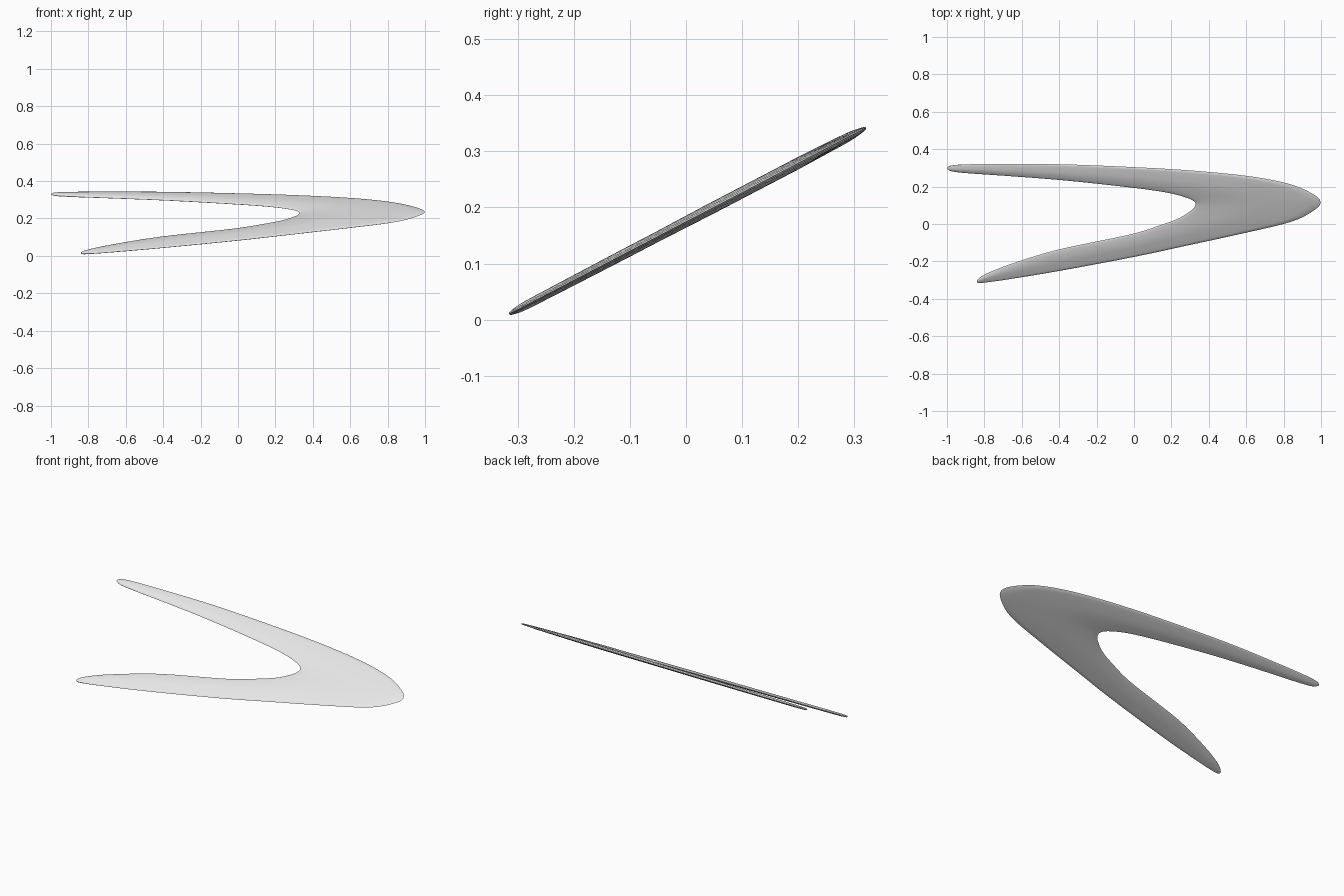
import bpy
import bmesh
from mathutils import Vector

SLOPE, BASE = 0.522, 0.1745          # the blade lies in one tilted plane
NORMAL = Vector((0, -SLOPE, 1)).normalized()

# Stations along the blade: outer x, y, inner x, y, half thickness
STATIONS = [
    (-0.998, 0.303, -0.998, 0.293, 0.0045),
    (-0.975, 0.313, -0.965, 0.280, 0.0065),
    (-0.89, 0.319, -0.87, 0.270, 0.0075),
    (-0.70, 0.321, -0.68, 0.257, 0.008),
    (-0.38, 0.319, -0.36, 0.232, 0.0085),
    (0.00, 0.304, 0.00, 0.193, 0.009),
    (0.32, 0.285, 0.18, 0.167, 0.0095),
    (0.62, 0.255, 0.28, 0.141, 0.010),
    (0.83, 0.214, 0.318, 0.123, 0.010),
    (0.95, 0.164, 0.327, 0.112, 0.010),
    (0.997, 0.120, 0.329, 0.104, 0.010),
    (0.965, 0.075, 0.325, 0.094, 0.010),
    (0.84, 0.012, 0.308, 0.074, 0.010),
    (0.57, -0.053, 0.24, 0.031, 0.0095),
    (0.28, -0.116, 0.13, -0.010, 0.009),
    (0.00, -0.176, -0.03, -0.058, 0.009),
    (-0.40, -0.251, -0.41, -0.138, 0.0085),
    (-0.66, -0.294, -0.65, -0.211, 0.008),
    (-0.78, -0.311, -0.77, -0.257, 0.0075),
    (-0.825, -0.315, -0.82, -0.283, 0.0065),
    (-0.839, -0.311, -0.839, -0.300, 0.0045),
]
# Cross-section: fraction from outer to inner edge, height fraction
SECTION = [(0.0, 0.0), (0.02, 0.3), (0.10, 0.52), (0.25, 0.72), (0.42, 0.92),
           (0.55, 1.0), (0.68, 0.92), (0.83, 0.70), (0.94, 0.42), (0.985, 0.22), (1.0, 0.0)]
STEPS = 5


def smooth(a, b, c, d, t):
    """Point on the smooth curve between b and c."""
    return 0.5 * (2 * b + (c - a) * t + (2 * a - 5 * b + 4 * c - d) * t * t
                  + (3 * b - a - 3 * c + d) * t ** 3)


def stations():
    last = len(STATIONS) - 1
    for i in range(last):
        q = [STATIONS[min(max(i + k, 0), last)] for k in (-1, 0, 1, 2)]
        for s in range(STEPS):
            yield [smooth(*v, s / STEPS) for v in zip(*q)]
    yield STATIONS[-1]


# Curved blade: loft the lens section through the stations
bm = bmesh.new()
rings = []
loop = [(t, h) for t, h in SECTION] + [(t, -h) for t, h in SECTION[-2:0:-1]]
for ox, oy, ix, iy, half in stations():
    ring = []
    for t, h in loop:
        x, y = ox + (ix - ox) * t, oy + (iy - oy) * t
        ring.append(bm.verts.new(Vector((x, y, BASE + SLOPE * y)) + NORMAL * half * h))
    rings.append(ring)
for a, b in zip(rings, rings[1:]):
    for k in range(len(loop)):
        n = (k + 1) % len(loop)
        bm.faces.new((a[k], a[n], b[n], b[k]))
bm.faces.new(rings[0])
bm.faces.new(rings[-1])
bmesh.ops.recalc_face_normals(bm, faces=bm.faces)
mesh = bpy.data.meshes.new("boomerang_blade")
bm.to_mesh(mesh)
bm.free()
blade = bpy.data.objects.new("boomerang_blade", mesh)
bpy.context.collection.objects.link(blade)

# Plain light grey finish
grey = bpy.data.materials.new("light_grey")
grey.diffuse_color = (0.8, 0.8, 0.8, 1)
mesh.materials.append(grey)

bpy.context.view_layer.objects.active = blade
blade.select_set(True)
bpy.ops.object.shade_smooth_by_angle(angle=0.9)
